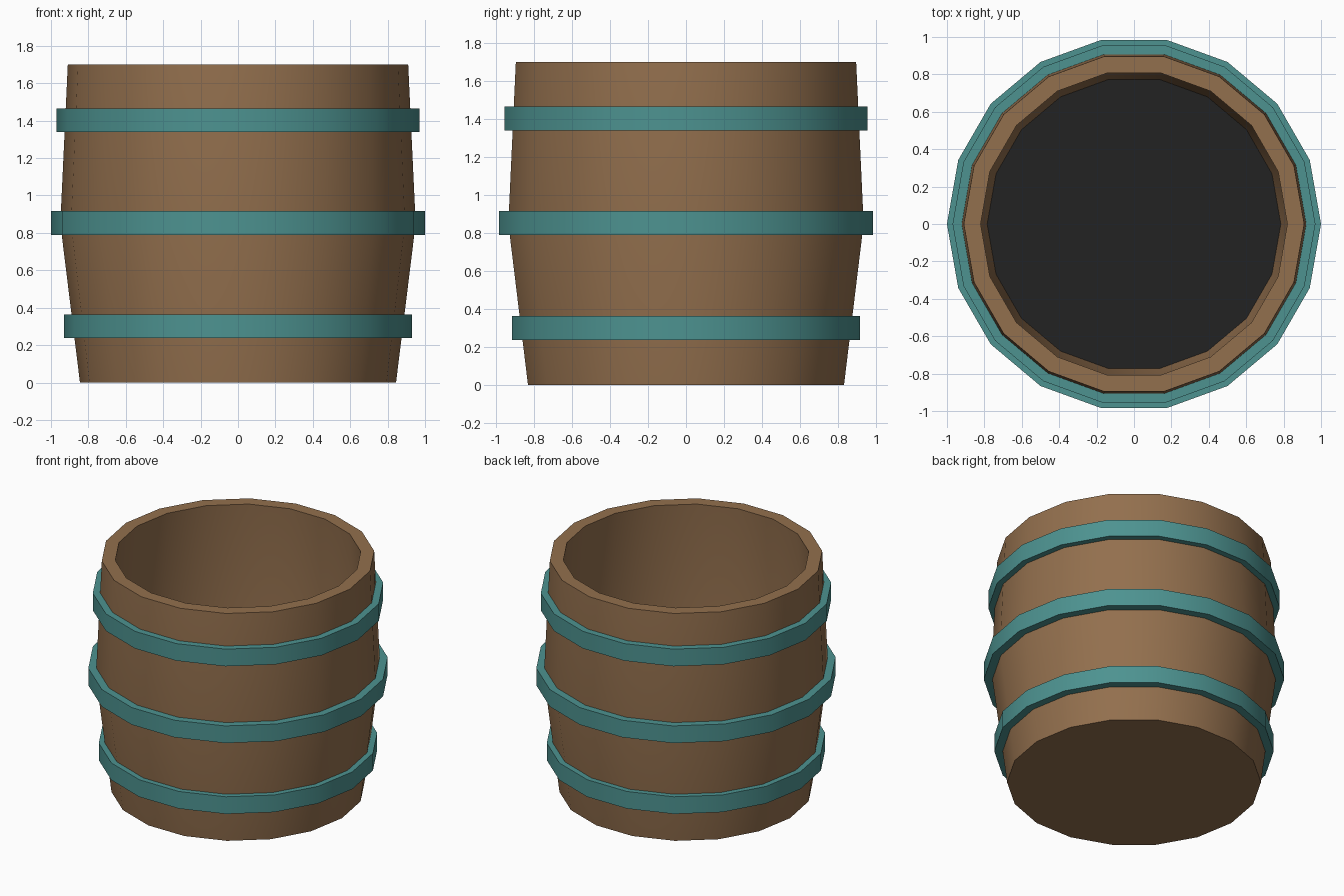
import bpy
import math

SIDES = 18

cube = bpy.data.objects.get("Cube")
if cube:
    bpy.data.objects.remove(cube, do_unlink=True)


def make_material(name, rgb):
    mat = bpy.data.materials.new(name)
    mat.use_nodes = True
    colour = (*rgb, 1.0)
    mat.diffuse_color = colour
    mat.node_tree.nodes["Principled BSDF"].inputs["Base Color"].default_value = colour
    return mat


def lathe(name, profile, mat, closed=False, cap_start=False, cap_end=False):
    """Spin a (radius, height) profile around z into a faceted ring of faces."""
    verts = []
    for radius, height in profile:
        for i in range(SIDES):
            a = math.tau * i / SIDES
            verts.append((radius * math.cos(a), radius * math.sin(a), height))
    count = len(profile)
    faces = []
    for p in range(count if closed else count - 1):
        low, high = p * SIDES, (p + 1) % count * SIDES
        for i in range(SIDES):
            j = (i + 1) % SIDES
            faces.append((low + i, low + j, high + j, high + i))
    if cap_start:
        faces.append(tuple(reversed(range(SIDES))))
    if cap_end:
        faces.append(tuple(range((count - 1) * SIDES, count * SIDES)))
    mesh = bpy.data.meshes.new(name)
    mesh.from_pydata(verts, [], faces)
    mesh.materials.append(mat)
    obj = bpy.data.objects.new(name, mesh)
    bpy.context.collection.objects.link(obj)
    # Soft shading around the curve, crisp rims
    bpy.ops.object.select_all(action="DESELECT")
    obj.select_set(True)
    bpy.context.view_layer.objects.active = obj
    bpy.ops.object.shade_smooth_by_angle(angle=math.radians(30))
    return obj


wood = make_material("brown wood", (0.29, 0.16, 0.075))
teal = make_material("teal metal", (0.074, 0.29, 0.28))
dark = make_material("dark inside", (0.016, 0.016, 0.016))

# Barrel: outer wall, rim, inner wall and inside floor
barrel = lathe(
    "barrel_body",
    [(0.845, 0), (0.95, 0.85), (0.91, 1.7), (0.82, 1.7), (0.86, 0.85), (0.785, 0.2)],
    wood, cap_start=True, cap_end=True)

# The inside floor is the last cap
barrel.data.materials.append(dark)
barrel.data.polygons[-1].material_index = 1

# Three hoops around the barrel
for label, radius, middle in (("lower", 0.93, 0.3), ("middle", 1.0, 0.853), ("upper", 0.97, 1.403)):
    inner, bottom, top = radius - 0.08, middle - 0.063, middle + 0.063
    lathe(label + "_hoop",
          [(inner, bottom), (radius, bottom), (radius, top), (inner, top)],
          teal, closed=True)
